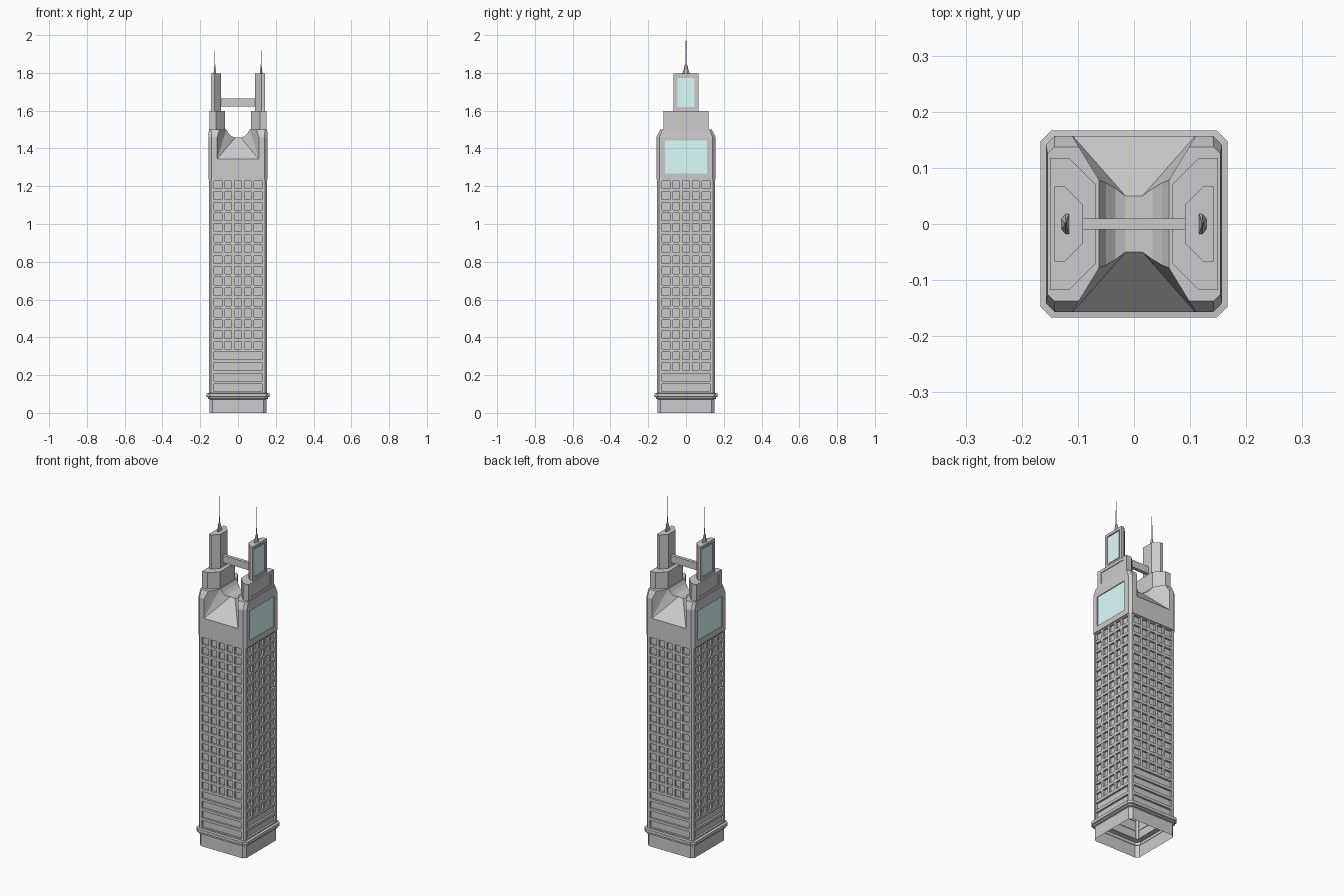
import bpy, bmesh, math
from mathutils import Vector

if "Cube" in bpy.data.objects:
    bpy.data.objects.remove(bpy.data.objects["Cube"])

glass = bpy.data.materials.new("teal_glass")
glass.diffuse_color = (0.72, 1.0, 0.97, 1)
glass.use_nodes = True
glass.node_tree.nodes["Principled BSDF"].inputs["Base Color"].default_value = glass.diffuse_color


def finish(name, bm, mat=None):
    bmesh.ops.recalc_face_normals(bm, faces=bm.faces)
    me = bpy.data.meshes.new(name)
    bm.to_mesh(me)
    bm.free()
    ob = bpy.data.objects.new(name, me)
    bpy.context.collection.objects.link(ob)
    if mat:
        me.materials.append(mat)
    return ob


def add_loft(bm, rings, bottom=True, top=True):
    """Join matching rings of 3D points into a skin."""
    vs = [[bm.verts.new(p) for p in r] for r in rings]
    n = len(vs[0])
    for a, b in zip(vs, vs[1:]):
        for i in range(n):
            j = (i + 1) % n
            bm.faces.new((a[i], a[j], b[j], b[i]))
    if bottom:
        bm.faces.new(vs[0][::-1])
    if top:
        bm.faces.new(vs[-1])


def prism(poly, z0, z1):
    return [[(x, y, z) for x, y in poly] for z in (z0, z1)]


def add_box(bm, x0, x1, y0, y1, z0, z1):
    add_loft(bm, prism([(x0, y0), (x1, y0), (x1, y1), (x0, y1)], z0, z1))


def octagon(hx, hy, c, z):
    return [(hx, -hy + c, z), (hx, hy - c, z), (hx - c, hy, z), (-hx + c, hy, z),
            (-hx, hy - c, z), (-hx, -hy + c, z), (-hx + c, -hy, z), (hx - c, -hy, z)]


def turn(p, k):
    """Quarter turns about z."""
    x, y = p
    for _ in range(k):
        x, y = -y, x
    return x, y


def box_object(name, dims, mat=None):
    bm = bmesh.new()
    add_box(bm, *dims)
    return finish(name, bm, mat)


def cut(ob, cutter):
    m = ob.modifiers.new("cut", 'BOOLEAN')
    m.operation, m.solver, m.object = 'DIFFERENCE', 'EXACT', cutter
    bpy.context.view_layer.update()
    dg = bpy.context.evaluated_depsgraph_get()
    me = bpy.data.meshes.new_from_object(ob.evaluated_get(dg))
    ob.modifiers.clear()
    ob.data = me
    bpy.data.objects.remove(cutter)


# base with moulded ledge, open underneath
bm = bmesh.new()
add_loft(bm, [octagon(h, h, c, z) for h, c, z in (
    (0.151, 0.016, 0), (0.151, 0.016, 0.072), (0.160, 0.018, 0.075), (0.160, 0.018, 0.083),
    (0.167, 0.02, 0.086), (0.167, 0.02, 0.103), (0.142, 0.01, 0.106))], False, False)
finish("base", bm)

# recessed shaft wall
Z0, Z1, FLOORS = 0.104, 1.236, 20
STEP = (Z1 - Z0) / FLOORS
IN, OUT, W = 0.141, 0.153, 0.128
bm = bmesh.new()
add_loft(bm, [octagon(IN, IN, 0.005, z) for z in (Z0, Z1)], False, False)
finish("shaft_wall", bm)

# corner piers
bm = bmesh.new()
pier = [(W, IN - 0.003), (IN - 0.003, W), (OUT, W), (OUT, 0.143), (0.143, OUT), (W, OUT)]
for k in range(4):
    add_loft(bm, prism([turn(p, k) for p in pier], Z0, Z1))
finish("corner_piers", bm)

# floor bands and window mullions, side by side on all four faces
bands, mullions = bmesh.new(), bmesh.new()
for k in range(4):
    def strip(bm, x0, x1, out, z0, z1):
        quad = [(x0, -out), (x1, -out), (x1, -IN + 0.003), (x0, -IN + 0.003)]
        add_loft(bm, prism([turn(p, k) for p in quad], z0, z1))
    for f in range(FLOORS + 1):
        z = Z0 + f * STEP
        strip(bands, -W, W, OUT - 0.0005, max(z - 0.008, Z0), min(z + 0.008, Z1))
    first = 4 if k % 2 == 0 else 2
    for i in range(1, 5):
        x = -W + i * 2 * W / 5
        strip(mullions, x - 0.008, x + 0.008, OUT - 0.001, Z0 + first * STEP, Z1)
finish("floor_bands", bands)
finish("window_mullions", mullions)

# crown block with sloped shoulders
bm = bmesh.new()
add_loft(bm, [octagon(0.157, 0.157, 0.016, 1.235), octagon(0.157, 0.157, 0.016, 1.46),
              octagon(0.154, 0.137, 0.012, 1.5)])
crown = finish("crown", bm)

# central channel through the crown
half = [(0.062, 1.52), (0.062, 1.5), (0.05, 1.48), (0.033, 1.464), (0.015, 1.457)]
prof = half + [(-x, z) for x, z in reversed(half)]
bm = bmesh.new()
add_loft(bm, [[(x, y, z) for x, z in prof] for y in (-0.08, 0.08)])
cut(crown, finish("channel_cutter", bm))

# funnel notches on front and back
for s in (-1, 1):
    bm = bmesh.new()
    for sx in (-1, 1):
        for x, y, z in ((0.112, 0.16, 1.342), (0.112, 0.16, 1.53), (0.015, 0.05, 1.457),
                        (0.015, 0.05, 1.53), (0.062, 0.078, 1.5), (0.062, 0.078, 1.53)):
            bm.verts.new((sx * x, s * y, z))
    bmesh.ops.convex_hull(bm, input=bm.verts)
    bmesh.ops.dissolve_limit(bm, angle_limit=0.01, verts=bm.verts, edges=bm.edges)
    cut(crown, finish("notch_cutter", bm))


def half_plan(s, pts):
    """Trapezoid plan from its y > 0 half, on side s."""
    return [(s * x, y) for x, y in pts] + [(s * x, -y) for x, y in reversed(pts)]


for s, side in ((-1, "left"), (1, "right")):
    def span(a, b):
        return min(s * a, s * b), max(s * a, s * b)

    # large glass panel set in the crown
    cut(crown, box_object("panel_cutter", (*span(0.152, 0.2), -0.111, 0.111, 1.268, 1.443)))
    box_object(side + "_crown_glass", (*span(0.148, 0.1525), -0.111, 0.111, 1.268, 1.443), glass)

    # shoulder tier with shallow outer recess
    bm = bmesh.new()
    add_loft(bm, prism(half_plan(s, [(0.15, 0.118), (0.116, 0.118), (0.068, 0.07)]), 1.495, 1.597))
    tier = finish(side + "_tier", bm)
    cut(tier, box_object("tier_cutter", (*span(0.146, 0.2), -0.09, 0.09, 1.515, 1.58)))

    # upper tower with framed glass
    bm = bmesh.new()
    add_loft(bm, prism(half_plan(s, [(0.142, 0.067), (0.124, 0.067), (0.091, 0.034)]), 1.59, 1.797))
    tower = finish(side + "_upper_tower", bm)
    cut(tower, box_object("frame_cutter", (*span(0.136, 0.2), -0.051, 0.051, 1.612, 1.782)))
    box_object(side + "_tower_glass", (*span(0.132, 0.1385), -0.044, 0.044, 1.62, 1.774), glass)

    # antenna: stepped base tapering to a needle
    bm = bmesh.new()
    plan = half_plan(s, [(-0.006, 0.018), (0.0, 0.018), (0.007, 0.009)])
    add_loft(bm, [[(s * 0.122 + x * k, y * k, z) for x, y in plan] for k, z in (
        (1, 1.79), (1, 1.803), (0.75, 1.815), (0.4, 1.842), (0.2, 1.846), (0.17, 1.91), (0.03, 2.0))])
    finish(side + "_antenna", bm)

# sky bridge
box_object("sky_bridge", (-0.095, 0.095, -0.01, 0.01, 1.622, 1.664))
